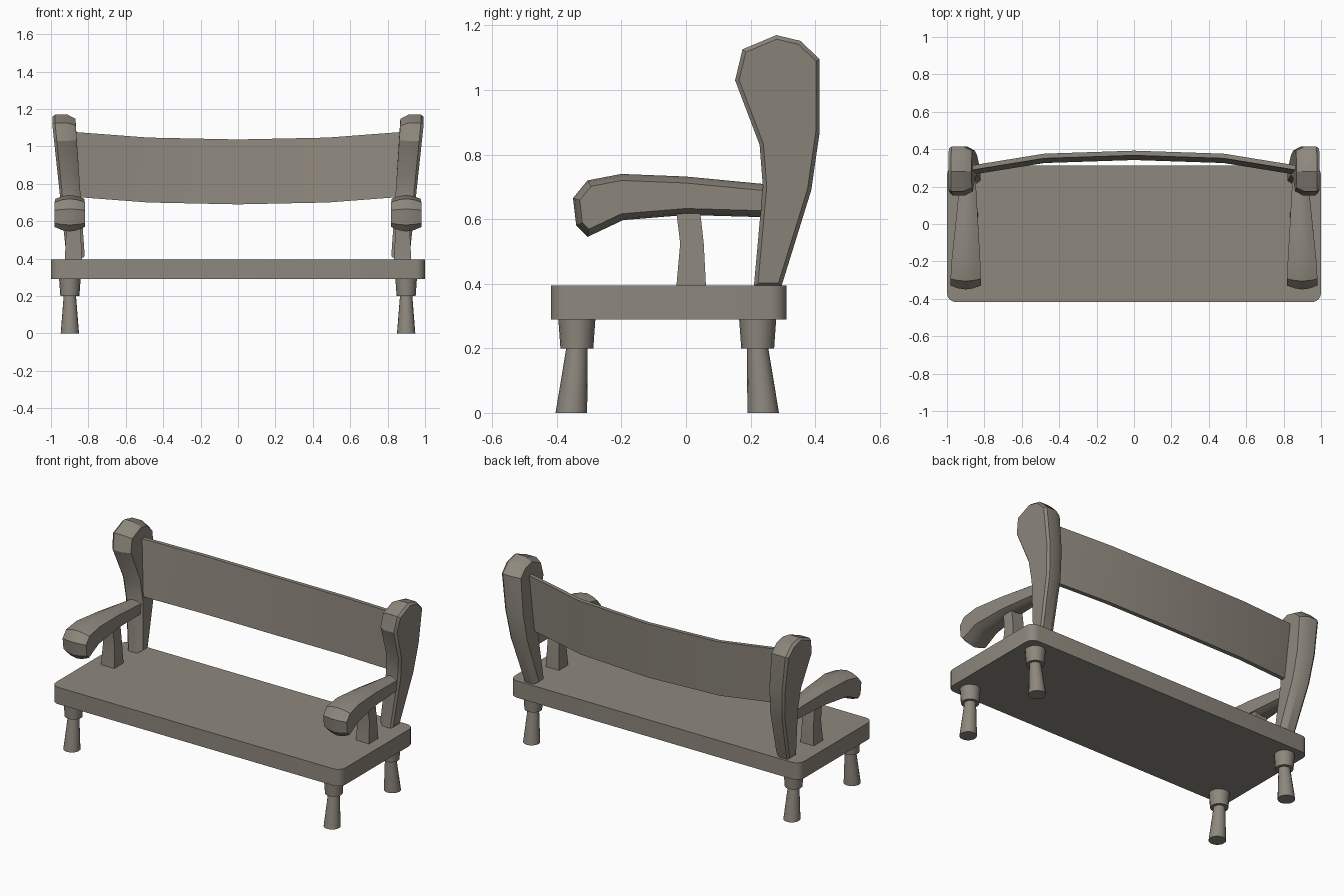
import bpy, bmesh, math
from mathutils import Vector

cube = bpy.data.objects.get("Cube")
if cube:
    bpy.data.objects.remove(cube, do_unlink=True)

wood = bpy.data.materials.new("grey_brown_wood")
wood.use_nodes = True
COLOUR = (0.27, 0.245, 0.205, 1)
wood.diffuse_color = COLOUR
wood.node_tree.nodes["Principled BSDF"].inputs["Base Color"].default_value = COLOUR


def finish(name, bm, angle=35):
    bmesh.ops.recalc_face_normals(bm, faces=bm.faces)
    mesh = bpy.data.meshes.new(name)
    bm.to_mesh(mesh)
    bm.free()
    mesh.materials.append(wood)
    obj = bpy.data.objects.new(name, mesh)
    bpy.context.collection.objects.link(obj)
    bpy.ops.object.select_all(action='DESELECT')
    obj.select_set(True)
    bpy.context.view_layer.objects.active = obj
    bpy.ops.object.shade_smooth_by_angle(angle=math.radians(angle))
    return obj


def loft(name, rings, angle=35):
    """Skin a list of closed rings and cap both ends."""
    bm = bmesh.new()
    loops = [[bm.verts.new(p) for p in ring] for ring in rings]
    for a, b in zip(loops, loops[1:]):
        for i in range(len(a)):
            j = (i + 1) % len(a)
            bm.faces.new((a[i], a[j], b[j], b[i]))
    bm.faces.new(loops[0])
    bm.faces.new(loops[-1])
    return finish(name, bm, angle)


def inset(outline, d):
    """Move a counter-clockwise (y, z) outline inwards by d."""
    pts = [Vector(p) for p in outline]
    result = []
    for i, p in enumerate(pts):
        a = (p - pts[i - 1]).normalized()
        b = (pts[(i + 1) % len(pts)] - p).normalized()
        n = Vector((-a.y - b.y, a.x + b.x)).normalized()
        result.append(p + n * d / max(0.6, n.dot(Vector((-a.y, a.x)))))
    return result


def ramp(t, a, b, start, end):
    return start + (end - start) * min(1, max(0, (t - a) / (b - a)))


# Seat board with rounded corners
bm = bmesh.new()
bmesh.ops.create_cube(bm, size=1)
for v in bm.verts:
    v.co = (v.co.x * 2, v.co.y * 0.73 - 0.053, v.co.z * 0.105 + 0.3425)
corners = [e for e in bm.edges if abs(e.verts[0].co.z - e.verts[1].co.z) > 0.05]
bmesh.ops.bevel(bm, geom=corners, offset=0.05, segments=4, profile=0.5, affect='EDGES')
finish("seat", bm)

# Curved backrest panel
sections = []
for x, y, z in [(-0.875, 0.262, 0.73), (-0.48, 0.326, 0.70), (0, 0.342, 0.69),
                (0.48, 0.326, 0.70), (0.875, 0.262, 0.73)]:
    sections.append([(x, y, z), (x, y + 0.026, z),
                     (x, y + 0.05, z + 0.347), (x, y + 0.025, z + 0.347)])
loft("backrest", sections)

POST = [(0.21, 0.39), (0.295, 0.39), (0.388, 0.69), (0.414, 0.87), (0.414, 1.095),
        (0.355, 1.152), (0.28, 1.17), (0.175, 1.126), (0.152, 1.03),
        (0.228, 0.83), (0.238, 0.70)]
ARM = [(-0.305, 0.545), (-0.195, 0.597), (0, 0.613), (0.28, 0.605), (0.28, 0.705),
       (0, 0.732), (-0.2, 0.74), (-0.305, 0.72), (-0.35, 0.665), (-0.34, 0.58)]

for side, label in ((1, "left"), (-1, "right")):
    # Back post: leans outward, chamfered on its inner side
    rings = []
    for t, d in ((0, 0.012), (0.12, 0), (0.65, 0), (1, 0.022)):
        ring = []
        for y, z in inset(POST, d):
            outer = ramp(z, 0.39, 1.12, 0.915, 0.993)
            inner = ramp(z, 0.39, 1.12, 0.818, 0.868)
            ring.append((side * (outer + (inner - outer) * t), y, z))
        rings.append(ring)
    loft(label + "_back_post", rings, 30)

    # Armrest: widens toward the drooping, rounded front
    rings = []
    for t, d in ((-1, 0.02), (-0.5, 0.006), (0, 0), (0.5, 0.006), (1, 0.02)):
        ring = []
        for y, z in inset(ARM, d):
            half = ramp(y, -0.25, 0.25, 0.081, 0.04)
            ring.append((side * (ramp(y, -0.25, 0.25, 0.9, 0.888) + half * t), y, z))
        rings.append(ring)
    loft(label + "_armrest", rings, 30)

    # Armrest support
    rings = []
    for front, back, z, half in ((-0.03, 0.062, 0.39, 0.046),
                                 (-0.018, 0.055, 0.525, 0.04),
                                 (-0.032, 0.042, 0.64, 0.038)):
        rings.append([(side * (0.88 + sx * half), y, z)
                      for sx, y in ((-1, front), (1, front), (1, back), (-1, back))])
    loft(label + "_arm_support", rings)

    # Turned legs with a collar, splayed slightly front and back
    for pos, y, splay in (("front", -0.338, -0.017), ("back", 0.222, 0.017)):
        rings = []
        for z, r, s in ((0.30, 0.058, 0), (0.2, 0.051, 0),
                        (0.2, 0.033, 0), (0, 0.049, 1)):
            rings.append([(side * 0.899 + r * math.cos(a), y + splay * s + r * math.sin(a), z)
                          for a in (math.tau * i / 16 for i in range(16))])
        loft(f"{label}_{pos}_leg", rings)
